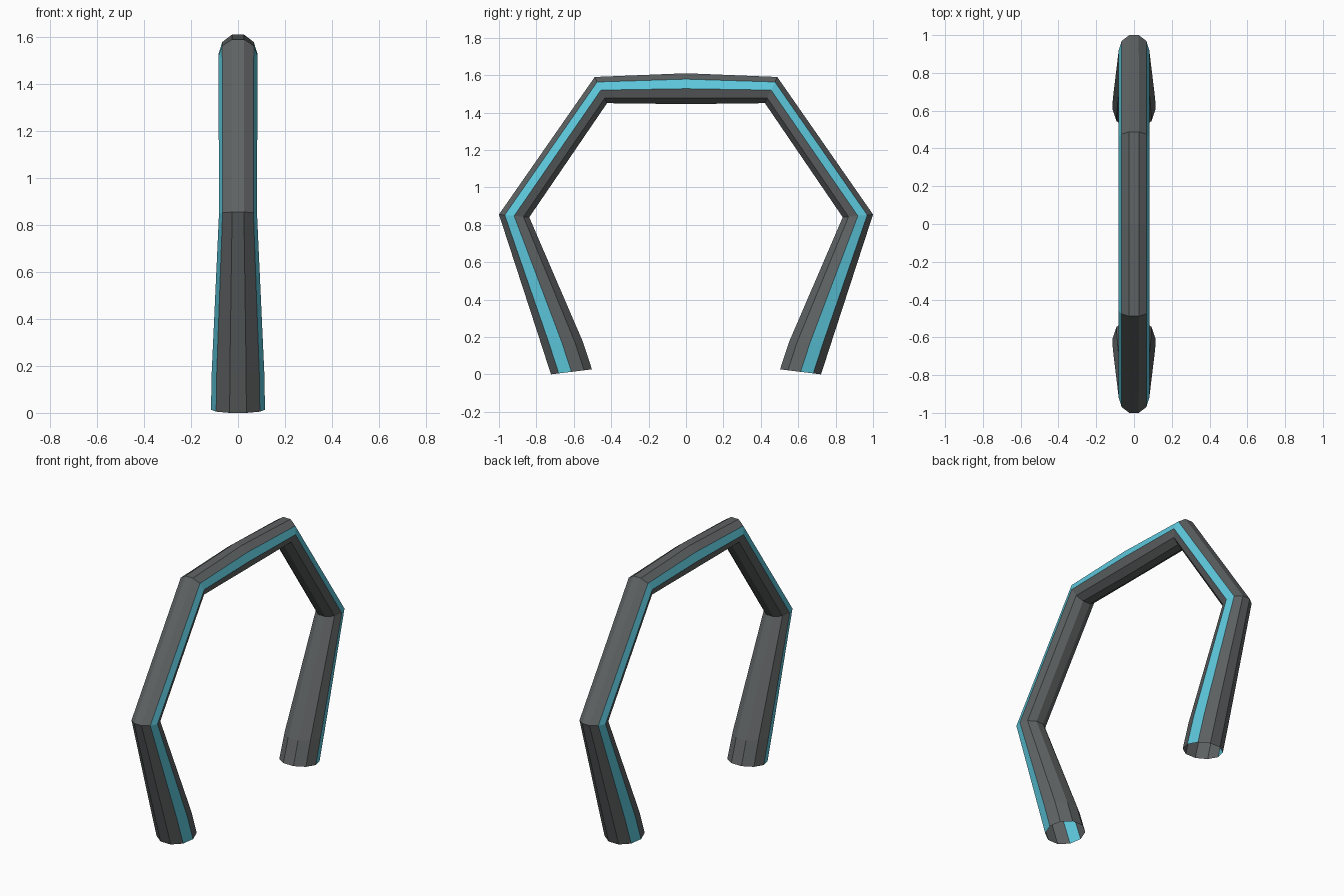
import bpy, bmesh
from math import sin, cos, radians
from mathutils import Vector

cube = bpy.data.objects.get("Cube")
if cube:
    bpy.data.objects.remove(cube)


def material(name, rgb):
    mat = bpy.data.materials.new(name)
    mat.use_nodes = True
    mat.diffuse_color = (*rgb, 1)
    bsdf = next(n for n in mat.node_tree.nodes if n.type == 'BSDF_PRINCIPLED')
    bsdf.inputs["Base Color"].default_value = (*rgb, 1)
    return mat


SIDES = 10
STEP = 360 / SIDES

# Half the arch: outer (y, z), inner (y, z), half width in x
half = [
    ((-0.722, 0.00), (-0.503, 0.027), 0.115),   # open foot
    ((-0.777, 0.17), (-0.55, 0.171), 0.112),    # ankle
    ((-1.0, 0.855), (-0.838, 0.84), 0.081),     # knee
    ((-0.488, 1.59), (-0.422, 1.45), 0.083),    # shoulder
]
crown = [((0, 1.61), (0, 1.445), 0.083)]
mirrored = [((-o[0], o[1]), (-i[0], i[1]), w) for o, i, w in reversed(half)]

# Ten-sided tube with a flat outer face, mitred at each bend
bm = bmesh.new()
rings = []
for outer, inner, width in half + crown + mirrored:
    o, i = Vector((0, *outer)), Vector((0, *inner))
    centre, axis = (o + i) / 2, (o - i) / 2 / cos(radians(STEP / 2))
    ring = []
    for k in range(SIDES):
        a = radians(k * STEP)
        ring.append(bm.verts.new(centre + axis * sin(a) + Vector((width * cos(a), 0, 0))))
    rings.append(ring)

# The outer half of each side wall carries the bright stripe
stripe_sides = (0, SIDES // 2 - 1)
for a, b in zip(rings, rings[1:]):
    for k in range(SIDES):
        n = (k + 1) % SIDES
        face = bm.faces.new((a[k], a[n], b[n], b[k]))
        face.material_index = 1 if k in stripe_sides else 0
bmesh.ops.recalc_face_normals(bm, faces=bm.faces)

mesh = bpy.data.meshes.new("arch_tube")
bm.to_mesh(mesh)
bm.free()
mesh.materials.append(material("dark grey", (0.115, 0.124, 0.126)))
mesh.materials.append(material("bright cyan", (0.11, 0.58, 0.72)))
arch = bpy.data.objects.new("arch_tube", mesh)
bpy.context.collection.objects.link(arch)
